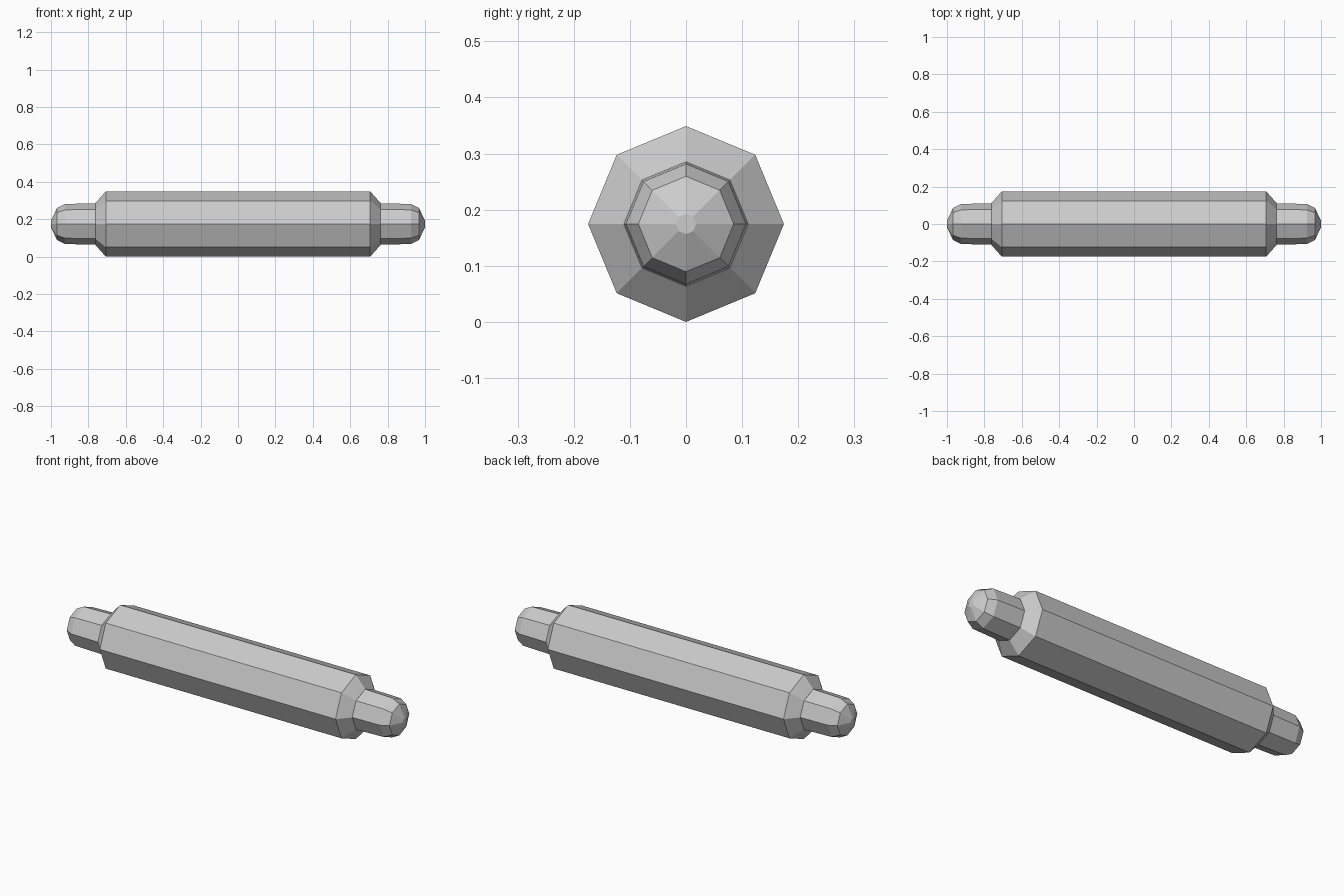
import bpy
import bmesh
from math import cos, sin, pi

cube = bpy.data.objects.get("Cube")
if cube:
    bpy.data.objects.remove(cube, do_unlink=True)

SIDES = 8
RADIUS = 0.1745

grey = bpy.data.materials.new("plain_grey")
grey.use_nodes = True
colour = (0.6, 0.6, 0.6, 1)
grey.diffuse_color = colour
grey.node_tree.nodes["Principled BSDF"].inputs["Base Color"].default_value = colour


def turned_part(name, profile):
    """Sweep (x, radius) points around the long axis and cap both ends."""
    bm = bmesh.new()
    rings = []
    for x, r in profile:
        angles = [2 * pi * i / SIDES for i in range(SIDES)]
        rings.append([bm.verts.new((x, r * cos(a), r * sin(a))) for a in angles])
    for a, b in zip(rings, rings[1:]):
        for i in range(SIDES):
            j = (i + 1) % SIDES
            bm.faces.new((a[i], a[j], b[j], b[i]))
    bm.faces.new(rings[0])
    bm.faces.new(rings[-1])
    bmesh.ops.recalc_face_normals(bm, faces=bm.faces)
    mesh = bpy.data.meshes.new(name)
    bm.to_mesh(mesh)
    bm.free()
    mesh.materials.append(grey)
    obj = bpy.data.objects.new(name, mesh)
    obj.location.z = RADIUS
    bpy.context.collection.objects.link(obj)


# Roller body with bevelled shoulders
half_body = [(0.707, RADIUS), (0.763, 0.111)]
turned_part("roller", [(-x, r) for x, r in reversed(half_body)] + half_body)

# Handles with rounded tips, mirrored to both ends
handle = [(0.75, 0.111), (0.925, 0.107), (0.968, 0.085), (1.0, 0.018)]
for name, side in (("left_handle", 1), ("right_handle", -1)):
    turned_part(name, [(side * x, r) for x, r in handle])
